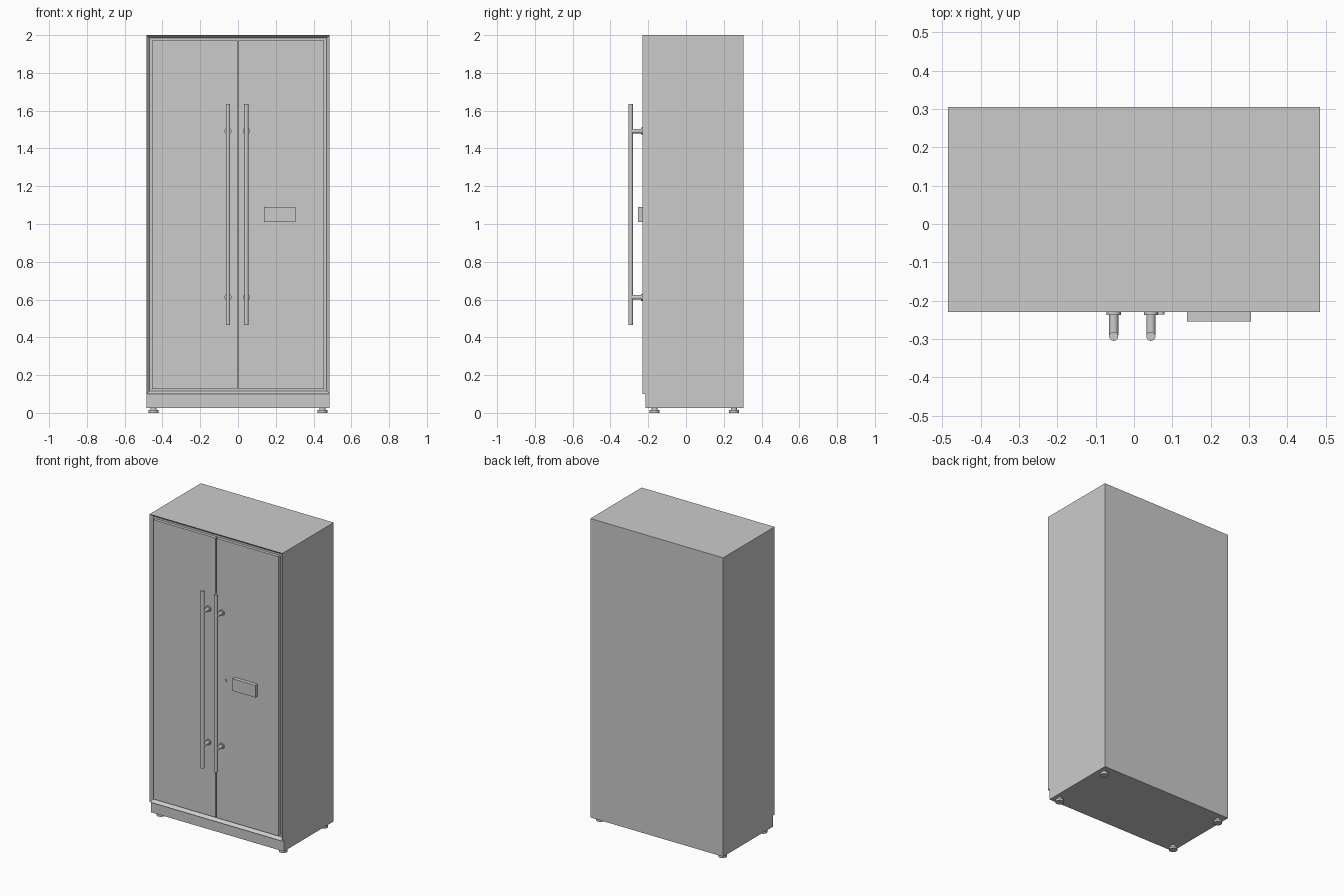
import bpy, bmesh, math
from mathutils import Matrix, Vector

if "Cube" in bpy.data.objects:
    bpy.data.objects.remove(bpy.data.objects["Cube"])

FRONT = -0.23


def finish(name, bm, smooth=False):
    bmesh.ops.recalc_face_normals(bm, faces=bm.faces[:])
    mesh = bpy.data.meshes.new(name)
    bm.to_mesh(mesh)
    bm.free()
    ob = bpy.data.objects.new(name, mesh)
    bpy.context.collection.objects.link(ob)
    if smooth:
        bpy.ops.object.select_all(action='DESELECT')
        ob.select_set(True)
        bpy.context.view_layer.objects.active = ob
        bpy.ops.object.shade_smooth_by_angle(angle=math.radians(35))
    return ob


def box(name, lo, hi):
    lo, hi = Vector(lo), Vector(hi)
    bm = bmesh.new()
    bmesh.ops.create_cube(bm, size=1, matrix=Matrix.Translation((lo + hi) / 2)
                          @ Matrix.Diagonal((*(hi - lo), 1)))
    return finish(name, bm)


def add_rod(bm, a, b, r, seg=32):
    a, b = Vector(a), Vector(b)
    rot = (b - a).to_track_quat('Z', 'Y').to_matrix().to_4x4()
    bmesh.ops.create_cone(bm, cap_ends=True, segments=seg, radius1=r, radius2=r,
                          depth=(b - a).length,
                          matrix=Matrix.Translation((a + b) / 2) @ rot)


# Carcass: stepped side profile extruded across, front inset and recessed
bm = bmesh.new()
profile = [(0.305, 0.027), (-0.215, 0.027), (-0.215, 0.10),
           (FRONT, 0.10), (FRONT, 2.0), (0.305, 2.0)]
side = bm.faces.new([bm.verts.new((-0.485, y, z)) for y, z in profile])
ext = bmesh.ops.extrude_face_region(bm, geom=[side])
bmesh.ops.translate(bm, vec=(0.97, 0, 0),
                    verts=[v for v in ext['geom'] if isinstance(v, bmesh.types.BMVert)])
bmesh.ops.recalc_face_normals(bm, faces=bm.faces[:])
front = [f for f in bm.faces if all(abs(v.co.y - FRONT) < 1e-5 for v in f.verts)]
bmesh.ops.inset_region(bm, faces=front, thickness=0.023)
bmesh.ops.translate(bm, vec=(0, 0.02, 0), verts=front[0].verts[:])
finish("cabinet_body", bm)

# Pair of doors sitting flush in the recess, with thin gaps around them
for label, s in (("left", -1), ("right", 1)):
    x0, x1 = sorted((s * 0.0035, s * 0.456))
    box(label + "_door", (x0, FRONT, 0.127), (x1, -0.209, 1.971))

# Tall bar handles, each with two posts and round mounting plates
for label, x in (("left", -0.053), ("right", 0.044)):
    bm = bmesh.new()
    add_rod(bm, (x, -0.293, 0.466), (x, -0.293, 1.635), 0.0118)
    for z in (0.612, 1.492):
        add_rod(bm, (x, -0.29, z), (x, FRONT, z), 0.012)
        add_rod(bm, (x, -0.238, z), (x, FRONT, z), 0.0185)
    finish(label + "_handle", bm, True)

# Lock cylinder and keypad box on the right door
bm = bmesh.new()
add_rod(bm, (0.07, -0.236, 1.05), (0.07, FRONT, 1.05), 0.009)
finish("key_lock", bm, True)
box("keypad", (0.138, -0.255, 1.01), (0.305, -0.229, 1.09))

# Four levelling feet: pad and stem
for row, y in (("front", -0.166), ("back", 0.254)):
    for label, x in (("left", -0.447), ("right", 0.447)):
        bm = bmesh.new()
        add_rod(bm, (x, y, 0), (x, y, 0.014), 0.026)
        add_rod(bm, (x, y, 0.012), (x, y, 0.03), 0.016)
        finish(f"{row}_{label}_foot", bm, True)
